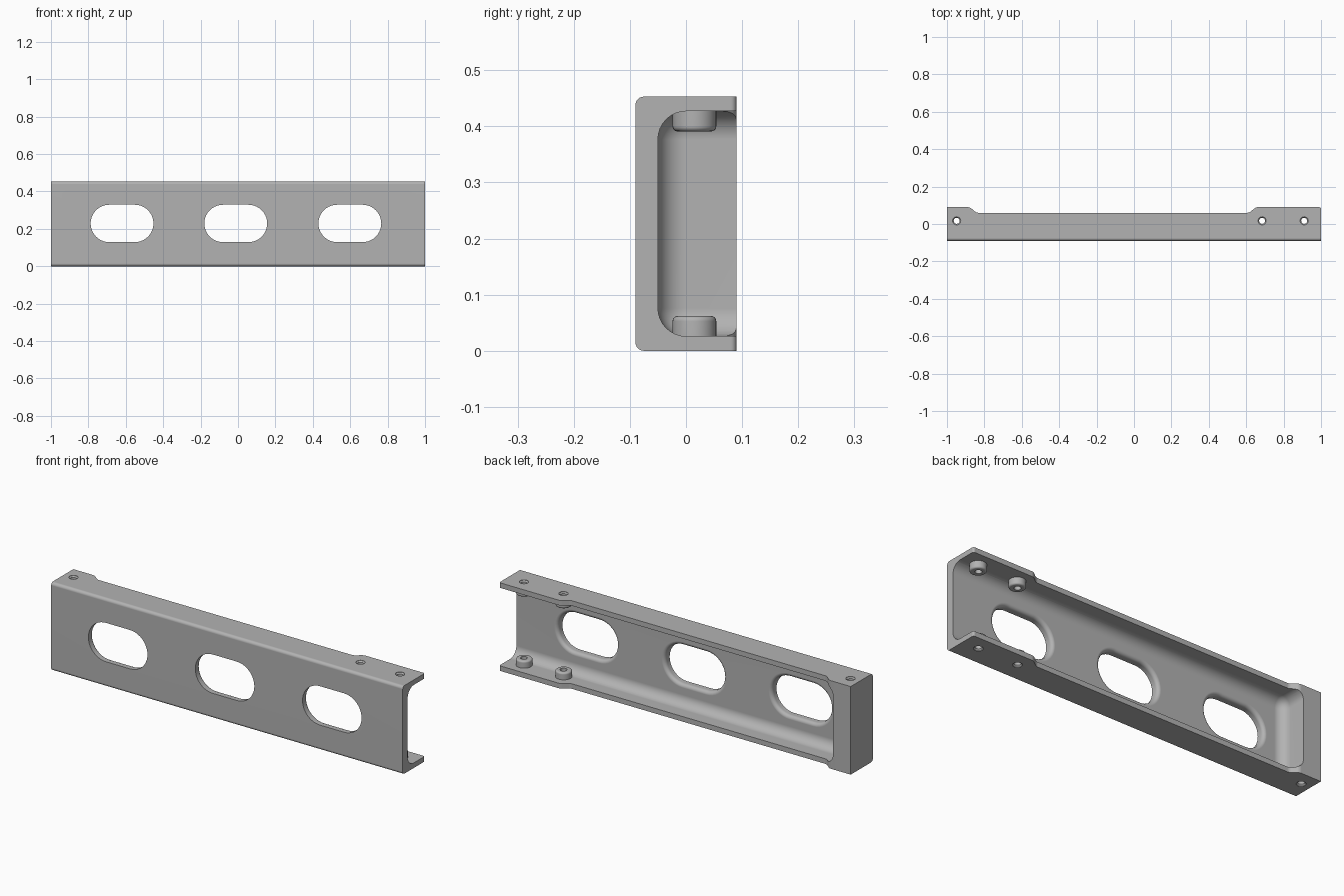
import bpy
import bmesh
from math import cos, sin, pi, radians

cube = bpy.data.objects.get("Cube")
if cube:
    bpy.data.objects.remove(cube, do_unlink=True)

H = 0.453          # overall height
WALL = -0.05       # inner face of the front web
FLANGE = 0.026     # flange thickness
END = -0.9         # inner face of the closed end

steel = bpy.data.materials.new("satin grey metal")
steel.use_nodes = True
grey = (0.45, 0.45, 0.45, 1)
steel.diffuse_color = grey
steel.node_tree.nodes["Principled BSDF"].inputs["Base Color"].default_value = grey


def finish(name, bm):
    bmesh.ops.recalc_face_normals(bm, faces=bm.faces)
    mesh = bpy.data.meshes.new(name)
    bm.to_mesh(mesh)
    bm.free()
    mesh.materials.append(steel)
    ob = bpy.data.objects.new(name, mesh)
    bpy.context.collection.objects.link(ob)
    return ob


def loft(name, rings):
    """Skin a stack of equal-length point rings and cap both ends."""
    bm = bmesh.new()
    rows = [[bm.verts.new(p) for p in ring] for ring in rings]
    for a, b in zip(rows, rows[1:]):
        for i in range(len(a)):
            j = (i + 1) % len(a)
            bm.faces.new((a[i], a[j], b[j], b[i]))
    bm.faces.new(rows[0])
    bm.faces.new(rows[-1])
    return finish(name, bm)


def circle(x, y, z, r, n=32):
    return [(x + r * cos(2 * pi * i / n), y + r * sin(2 * pi * i / n), z) for i in range(n)]


def stadium(cx, y, cz, half, r, n=20):
    pts = []
    for side in (0, 1):
        for i in range(n + 1):
            a = -pi / 2 + pi * i / n + side * pi
            pts.append((cx + (half if side == 0 else -half) + r * cos(a), y, cz + r * sin(a)))
    return pts


def bevel(bm, rule, radius, segments):
    edges = [e for e in bm.edges if rule(e.verts[0].co, e.verts[1].co)]
    bmesh.ops.bevel(bm, geom=edges, offset=radius, segments=segments,
                    profile=0.5, affect='EDGES', clamp_overlap=True)


def combine(target, tool, operation):
    mod = target.modifiers.new("combine", 'BOOLEAN')
    mod.operation = operation
    mod.solver = 'EXACT'
    mod.object = tool
    tool.hide_render = True
    bpy.context.view_layer.objects.active = target
    bpy.ops.object.modifier_apply(modifier=mod.name)
    bpy.data.objects.remove(tool, do_unlink=True)


# Solid body: stepped plan outline raised to full height
outline = [(-1, -0.09), (1, -0.09), (1, 0.09), (0.653, 0.09), (0.615, 0.06),
           (-0.842, 0.06), (-0.878, 0.09), (-1, 0.09)]
bm = bmesh.new()
base = bm.faces.new([bm.verts.new((x, y, 0)) for x, y in outline])
top = bmesh.ops.extrude_face_region(bm, geom=[base])["geom"]
for v in top:
    if isinstance(v, bmesh.types.BMVert):
        v.co.z = H
# Rounded long front edges and softened rear corners
bevel(bm, lambda a, b: a.y < -0.08 and b.y < -0.08 and abs(a.x - b.x) > 1, 0.015, 6)
bevel(bm, lambda a, b: abs(a.z - b.z) > 0.4 and a.y > 0.05 and a.x > -0.99, 0.01, 4)
bracket = finish("channel_bracket", bm)

# Pocket open to the rear and one end, with rounded inner corners
bm = bmesh.new()
bmesh.ops.create_cube(bm, size=1)
for v in bm.verts:
    v.co = (END if v.co.x < 0 else 1.3,
            WALL if v.co.y < 0 else 0.3,
            FLANGE if v.co.z < 0 else H - FLANGE)


def pocket_edge(a, b):
    ends = [a.x < 0 and b.x < 0, a.y < 0 and b.y < 0,
            abs(a.z - b.z) < 0.01]
    return sum(ends) == 2


bevel(bm, pocket_edge, 0.05, 8)
combine(bracket, finish("pocket_cutter", bm), 'DIFFERENCE')

# Three long slots, rounded over on the inner face
ROUND = 0.018
for cx in (-0.62, -0.012, 0.598):
    rings = [stadium(cx, -0.2, 0.229, 0.068, 0.1)]
    for i in range(6):
        t = i / 5 * pi / 2
        rings.append(stadium(cx, WALL - ROUND + ROUND * sin(t), 0.229, 0.068,
                             0.1 + ROUND * (1 - cos(t))))
    rings.append(stadium(cx, 0.0, 0.229, 0.068, 0.1 + ROUND))
    combine(bracket, loft("slot_cutter", rings), 'DIFFERENCE')

# Round bosses on the inside of both flanges
BOSS_R, BOSS_TOP, TIP = 0.039, 0.062, 0.009
for x in (0.685, 0.91):
    for flip in (False, True):
        steps = [(0.012, BOSS_R)]
        for i in range(5):
            t = i / 4 * pi / 2
            steps.append((BOSS_TOP - TIP + TIP * sin(t), BOSS_R - TIP * (1 - cos(t))))
        rings = [circle(x, 0.015, H - z if flip else z, r) for z, r in steps]
        combine(bracket, loft("boss", rings), 'UNION')

# Vertical screw holes with a small countersink on each outer face
for x in (-0.948, 0.685, 0.91):
    steps = [(-0.1, 0.022), (0.002, 0.022), (0.008, 0.016),
             (H - 0.008, 0.016), (H - 0.002, 0.022), (H + 0.1, 0.022)]
    rings = [circle(x, 0.017, z, r, 24) for z, r in steps]
    combine(bracket, loft("hole_cutter", rings), 'DIFFERENCE')

# Smooth fillets, sharp machined edges
bpy.ops.object.select_all(action='DESELECT')
bracket.select_set(True)
bpy.context.view_layer.objects.active = bracket
bpy.ops.object.shade_smooth_by_angle(angle=radians(30))
weighted = bracket.modifiers.new("even_shading", 'WEIGHTED_NORMAL')
weighted.keep_sharp = True
